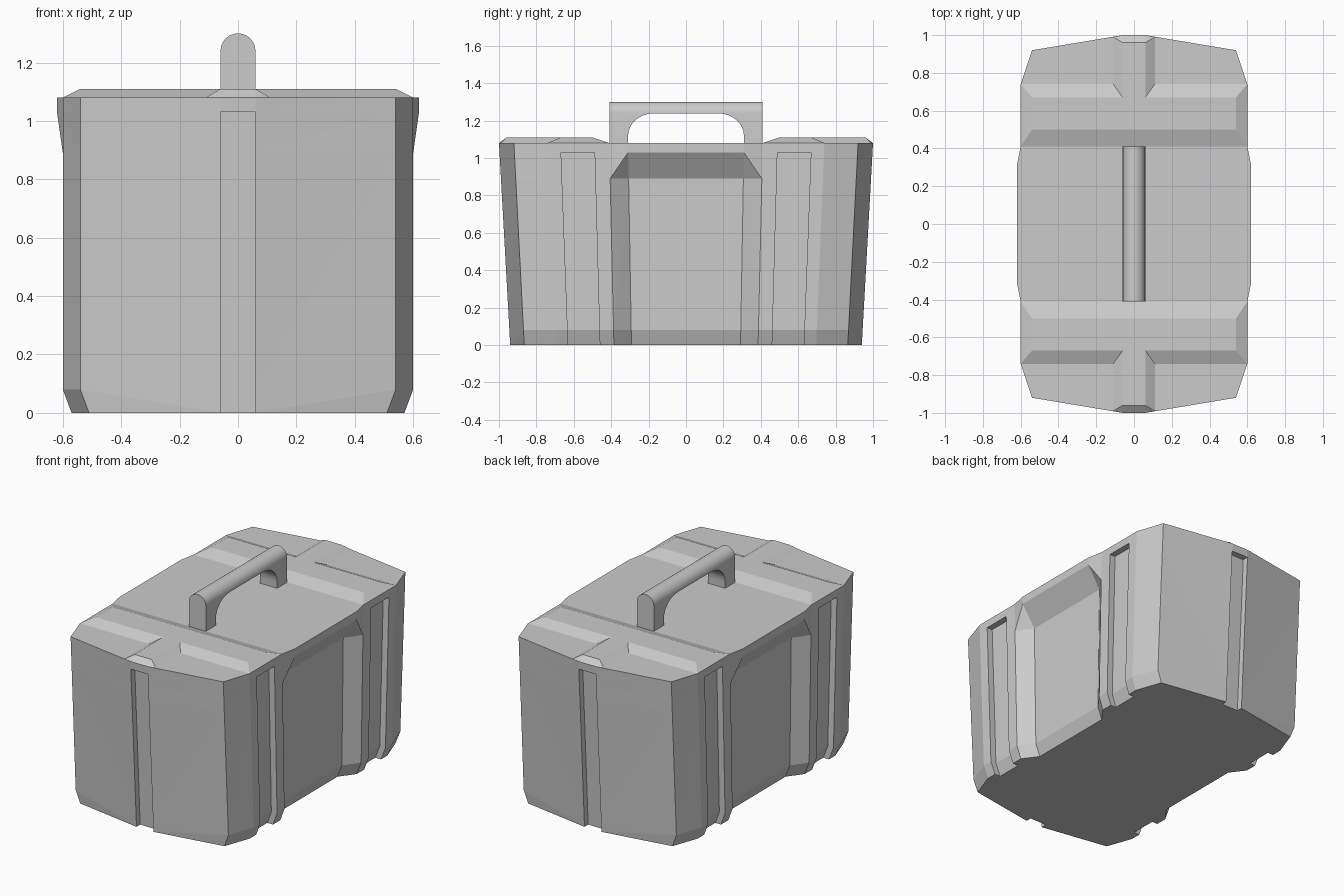
import bpy, math

if "Cube" in bpy.data.objects:
    bpy.data.objects.remove(bpy.data.objects["Cube"])


def add_object(name, verts, faces, mirror=(False, False)):
    mesh = bpy.data.meshes.new(name)
    mesh.from_pydata(verts, [], faces)
    mesh.validate()
    ob = bpy.data.objects.new(name, mesh)
    bpy.context.collection.objects.link(ob)
    if any(mirror):
        mod = ob.modifiers.new("mirror", 'MIRROR')
        mod.use_axis = (mirror[0], mirror[1], False)
        mod.merge_threshold = 0.0005
    return ob


# Body: one quarter lofted through horizontal sections, then mirrored
TOP = 1.08


def section(z, groove, panel_x, inset=0.0):
    """Quarter outline; y tapers toward the base, grooves and panel vary."""
    s = 0.94 + 0.06 * z / TOP
    g = groove
    pts = [(0, 1 - g), (0.06, 1 - g), (0.06, 1), (0.54, 0.92), (0.6, 0.74),
           (0.6, 0.67), (0.6 - g, 0.67), (0.6 - g, 0.49), (0.6, 0.49),
           (0.6, 0.41), (panel_x, 0.31), (panel_x, 0)]
    return [(x - (inset if x > 0.3 else 0), y * s, z) for x, y in pts]


rings = [section(0, 0.04, 0.53, 0.03), section(0.08, 0.04, 0.53),
         section(0.89, 0.04, 0.53), section(1.03, 0.04, 0.62),
         section(1.03, 0, 0.62), section(TOP, 0, 0.62)]
n = len(rings[0])
verts = [p for r in rings for p in r]


def area(tri):
    a, b, c = (verts[i] for i in tri)
    u = [b[k] - a[k] for k in range(3)]
    v = [c[k] - a[k] for k in range(3)]
    return math.hypot(u[1] * v[2] - u[2] * v[1], u[2] * v[0] - u[0] * v[2],
                      u[0] * v[1] - u[1] * v[0])


faces = []
for k in range(len(rings) - 1):
    for j in range(n - 1):
        a, b = k * n + j, (k + 1) * n + j
        faces += [t for t in ((a, b + 1, a + 1), (a, b, b + 1)) if area(t) > 1e-6]
verts += [(0, 0, 0), (0, 0, TOP)]
last = (len(rings) - 1) * n
faces.append(list(range(n)) + [len(verts) - 2])
# the top outline skips the collapsed groove points
outline = [last + j for j in (0, 2, 3, 4, 9, 10, 11)]
faces.append(outline[::-1] + [len(verts) - 1])
add_object("case_body", verts, faces, (True, True))

# Raised lid ridges: cross bar and stem at each end
H = 1.11
bar = [(-0.6, 0.41, TOP), (0.6, 0.41, TOP), (0.6, 0.74, TOP), (-0.6, 0.74, TOP),
       (-0.54, 0.5, H), (0.54, 0.5, H), (0.54, 0.67, H), (-0.54, 0.67, H)]
bar_faces = [(4, 5, 6, 7), (0, 1, 5, 4), (1, 2, 6, 5), (2, 3, 7, 6), (3, 0, 4, 7)]
add_object("lid_cross_ridge", bar, bar_faces, (False, True))

stem = [(0, 0.67, H), (0.06, 0.67, H), (0.06, 0.96, H), (0, 0.96, H),
        (0.11, 0.74, TOP), (0.11, 0.99, TOP), (0.06, 1, TOP), (0, 1, TOP)]
stem_faces = [(0, 1, 2, 3), (1, 4, 5, 2), (2, 5, 6), (3, 2, 6, 7)]
add_object("lid_stem_ridge", stem, stem_faces, (True, True))

# Handle: round-topped section swept along y with an arched underside
R, AXIS_Z, BASE = 0.06, 1.24, 1.08
half = [(0.41, BASE), (0.31, BASE), (0.31, 1.12)]
for i in range(1, 8):
    t = math.radians(90 * i / 7)
    half.append((0.17 + 0.14 * math.cos(t), 1.12 + 0.12 * math.sin(t)))
stations = half + [(-y, z) for y, z in reversed(half)]
STEPS = 12
verts, faces = [], []
for y, low in stations:
    verts.append((R, y, low - 0.001))
    for i in range(STEPS + 1):
        t = math.pi * i / STEPS
        verts.append((R * math.cos(t), y, AXIS_Z + R * math.sin(t)))
    verts.append((-R, y, low - 0.001))
m = STEPS + 3
for k in range(len(stations) - 1):
    same_y = stations[k][0] == stations[k + 1][0]
    for j in range(m):
        if same_y and j != m - 1:
            continue
        j2 = (j + 1) % m
        faces.append((k * m + j, k * m + j2, (k + 1) * m + j2, (k + 1) * m + j))
faces.append(list(range(m))[::-1])
faces.append(list(range((len(stations) - 1) * m, len(stations) * m)))
handle = add_object("carry_handle", verts, faces)
# weld the coincident stations and orient the shell
import bmesh
bm = bmesh.new()
bm.from_mesh(handle.data)
bmesh.ops.remove_doubles(bm, verts=bm.verts, dist=0.0003)
bmesh.ops.recalc_face_normals(bm, faces=bm.faces)
bm.to_mesh(handle.data)
bm.free()
bpy.ops.object.select_all(action='DESELECT')
bpy.context.view_layer.objects.active = handle
handle.select_set(True)
bpy.ops.object.shade_smooth_by_angle(angle=math.radians(30))
